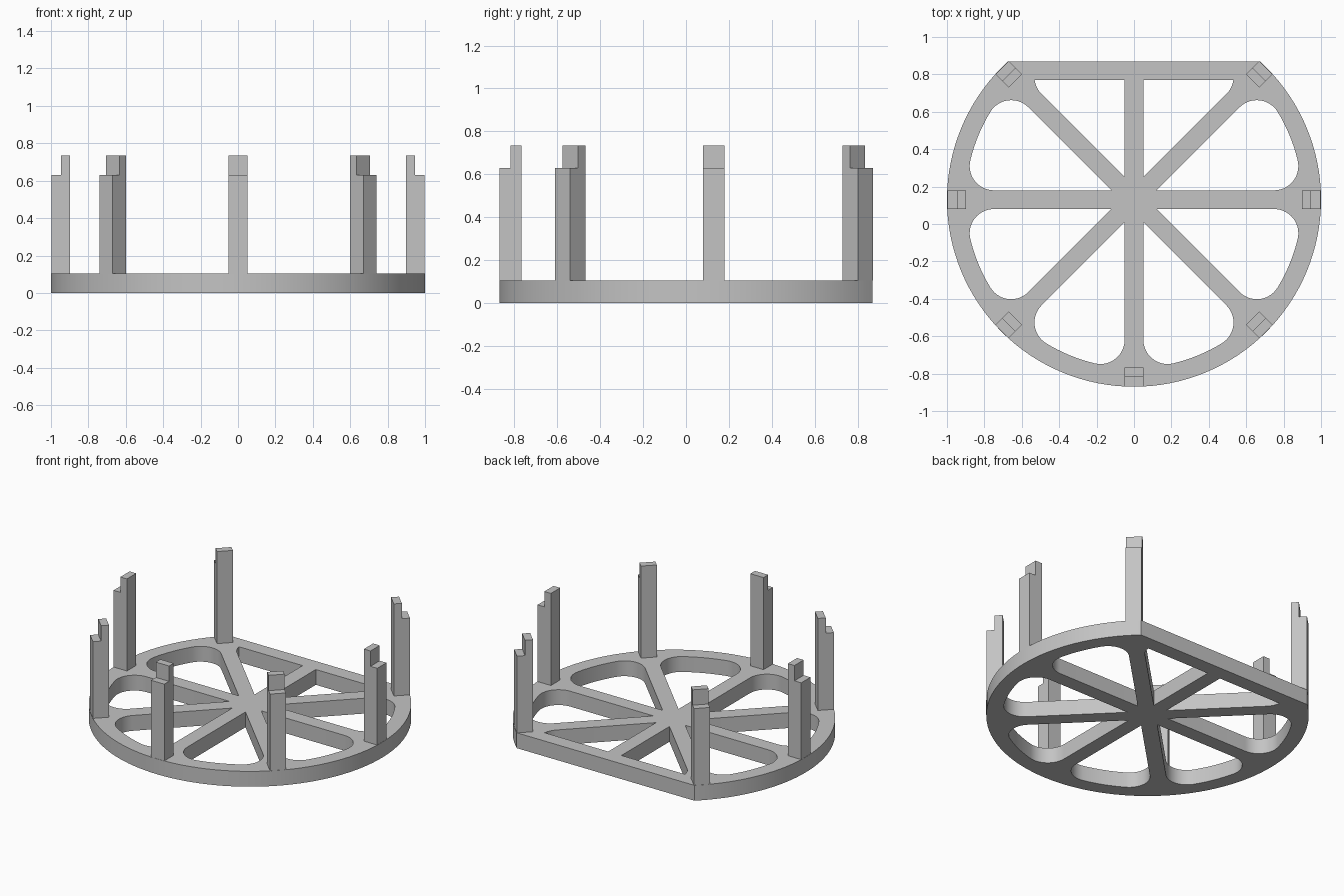
import bpy
import bmesh
from math import sin, cos, pi, atan2, sqrt, radians
from mathutils import Matrix, Vector

cube = bpy.data.objects.get("Cube")
if cube:
    bpy.data.objects.remove(cube, do_unlink=True)

CENTRE = Vector((0, 0.13, 0))   # wheel hub
BASE_H = 0.105                  # thickness of the base
HALF = 0.05                     # half width of spokes and posts
RIM = 0.9                       # inner radius of the rim
FILLET = 0.13                   # rounding of the openings
FLAT = 0.74                     # hub to the flat back edge

grey = bpy.data.materials.new("plain grey")
grey.use_nodes = True
colour = (0.55, 0.55, 0.55, 1)
grey.diffuse_color = colour
grey.node_tree.nodes["Principled BSDF"].inputs["Base Color"].default_value = colour


def make_object(name, bm):
    bmesh.ops.recalc_face_normals(bm, faces=bm.faces)
    mesh = bpy.data.meshes.new(name)
    bm.to_mesh(mesh)
    bm.free()
    mesh.materials.append(grey)
    obj = bpy.data.objects.new(name, mesh)
    obj.location = CENTRE
    bpy.context.collection.objects.link(obj)
    return obj


def arc(x, y, r, start, end, steps):
    angles = [start + (end - start) * i / steps for i in range(steps + 1)]
    return [Vector((x + r * cos(a), y + r * sin(a), 0)) for a in angles]


def clip_back(points, limit):
    """Cut a closed outline off along a straight line at y = limit."""
    result = []
    for p, q in zip(points, points[1:] + points[:1]):
        if p.y <= limit:
            result.append(p)
        if (p.y <= limit) != (q.y <= limit):
            result.append(p.lerp(q, (limit - p.y) / (q.y - p.y)))
    return result


def opening():
    """Outline of one rounded wedge between two spokes."""
    cy = HALF + FILLET
    cx = sqrt((RIM - FILLET) ** 2 - cy ** 2)
    turn = atan2(cy, cx)
    corner = arc(cx, cy, FILLET, -pi / 2, turn, 14)
    rim = arc(0, 0, RIM, turn, pi / 4 - turn, 8)[1:-1]
    mirrored = [Vector((p.x + p.y, p.x - p.y, 0)) * sqrt(0.5) for p in reversed(corner)]
    hub = Vector((HALF / math_tan, HALF, 0))
    return [hub] + corner + rim + mirrored


math_tan = sin(pi / 8) / cos(pi / 8)

# Base: rim with a flat back, and eight spokes
outlines = [clip_back(arc(0, 0, 1, 0, 2 * pi, 128)[:-1], FLAT)]
wedge = opening()
for k in range(8):
    turn = Matrix.Rotation(k * pi / 4, 3, 'Z')
    outlines.append(clip_back([turn @ p for p in wedge], FLAT - 0.1))

bm = bmesh.new()
for outline in outlines:
    verts = [bm.verts.new(p) for p in outline]
    for a, b in zip(verts, verts[1:] + verts[:1]):
        bm.edges.new((a, b))
bmesh.ops.triangle_fill(bm, edges=bm.edges[:], use_beauty=True, normal=(0, 0, 1))
extruded = bmesh.ops.extrude_face_region(bm, geom=bm.faces[:])["geom"]
top = [v for v in extruded if isinstance(v, bmesh.types.BMVert)]
bmesh.ops.translate(bm, verts=top, vec=(0, 0, BASE_H))
base = make_object("spoked_base", bm)

bpy.ops.object.select_all(action='DESELECT')
base.select_set(True)
bpy.context.view_layer.objects.active = base
bpy.ops.object.shade_smooth_by_angle(angle=radians(30))

# Posts: stepped uprights at every spoke end except the flat back
profile = [(0.897, BASE_H), (0.998, BASE_H), (0.998, 0.63),
           (0.947, 0.63), (0.947, 0.735), (0.897, 0.735)]
names = {0: "left_post", 1: "back_left_post", 3: "back_right_post", 4: "right_post",
         5: "front_right_post", 6: "front_post", 7: "front_left_post"}
for k, name in names.items():
    bm = bmesh.new()
    side = bm.faces.new([bm.verts.new((r, -HALF, z)) for r, z in profile])
    extruded = bmesh.ops.extrude_face_region(bm, geom=[side])["geom"]
    far = [v for v in extruded if isinstance(v, bmesh.types.BMVert)]
    bmesh.ops.translate(bm, verts=far, vec=(0, 2 * HALF, 0))
    post = make_object(name, bm)
    post.rotation_euler.z = k * pi / 4
